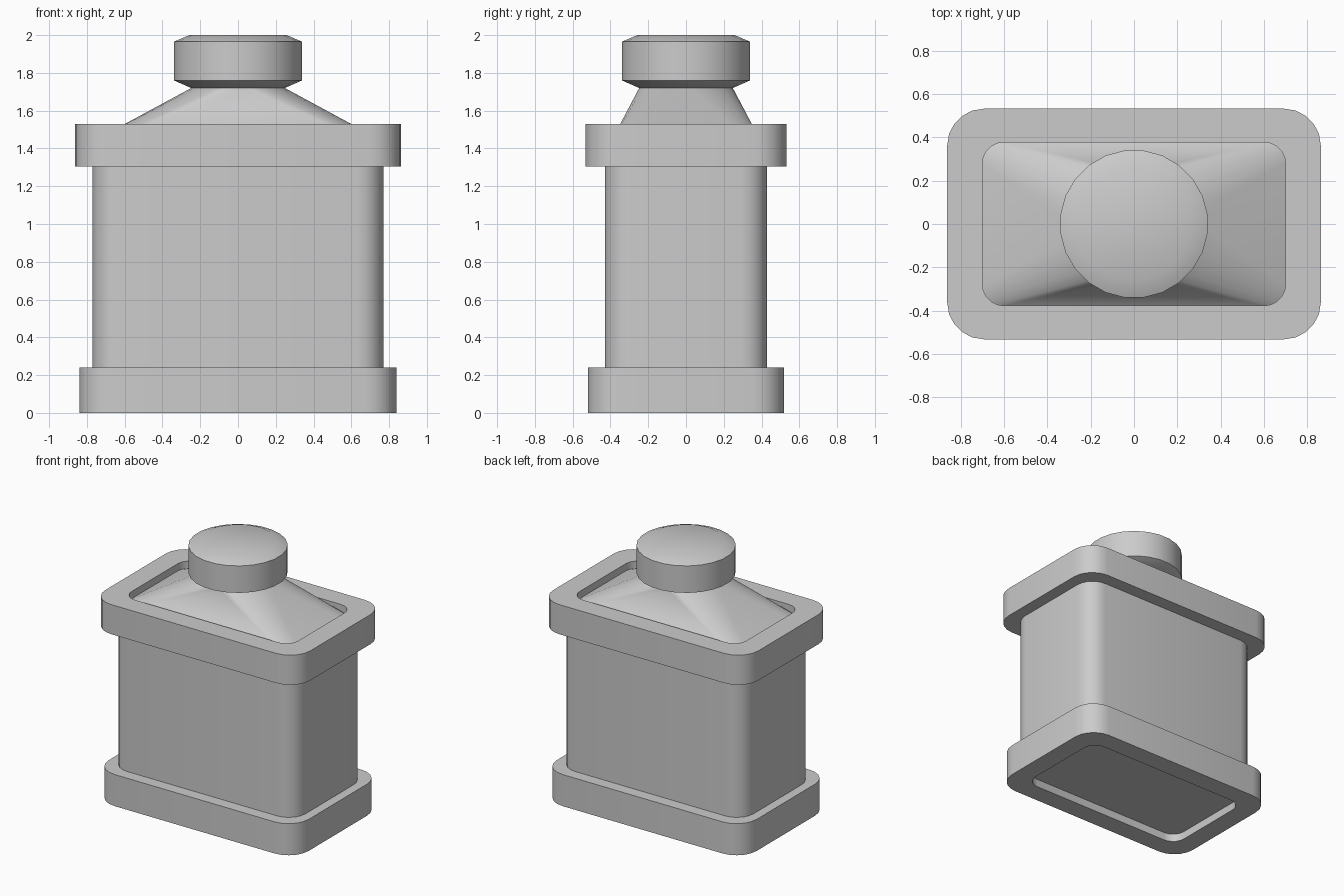
import bpy, bmesh
from math import cos, sin, pi

if "Cube" in bpy.data.objects:
    bpy.data.objects.remove(bpy.data.objects["Cube"])

STEPS = 6  # points per corner, 24 around


def rounded_rect(hx, hy, r, z):
    """Ring of points: rounded rectangle, or a circle when hx = hy = r."""
    pts = []
    circle = hx == r and hy == r
    for q, (sx, sy) in enumerate([(1, 1), (-1, 1), (-1, -1), (1, -1)]):
        for i in range(STEPS):
            t = (i + 0.5) / STEPS if circle else i / (STEPS - 1)
            a = (q + t) * pi / 2
            pts.append((sx * (hx - r) + r * cos(a), sy * (hy - r) + r * sin(a), z))
    return pts


def loft(name, sections, closed=False):
    """Bridge sections (hx, hy, corner radius, z); closed joins last to first."""
    bm = bmesh.new()
    rings = [[bm.verts.new(p) for p in rounded_rect(*s)] for s in sections]
    n = len(rings[0])
    pairs = list(zip(rings, rings[1:]))
    if closed:
        pairs.append((rings[-1], rings[0]))
    else:
        bm.faces.new(rings[0][::-1])
        bm.faces.new(rings[-1])
    for a, b in pairs:
        for i in range(n):
            j = (i + 1) % n
            bm.faces.new((a[i], a[j], b[j], b[i]))
    bmesh.ops.recalc_face_normals(bm, faces=bm.faces)
    mesh = bpy.data.meshes.new(name)
    bm.to_mesh(mesh)
    bm.free()
    obj = bpy.data.objects.new(name, mesh)
    bpy.context.collection.objects.link(obj)
    bpy.ops.object.select_all(action='DESELECT')
    obj.select_set(True)
    bpy.context.view_layer.objects.active = obj
    bpy.ops.object.shade_smooth_by_angle(angle=pi / 6)
    return obj


def band(name, hx, hy, z0, z1, inner):
    """Rectangular ring with an open middle."""
    outer = (hx, hy, 0.17)
    loft(name, [(*outer, z0), (*outer, z1), (*inner, z1), (*inner, z0)], closed=True)


# Bands round the bottom and top of the body
band("base_band", 0.84, 0.52, 0.0, 0.24, (0.69, 0.37, 0.10))
band("top_band", 0.862, 0.532, 1.305, 1.53, (0.70, 0.377, 0.10))

# Body with recessed underside, sloping shoulder and round neck
loft("body", [
    (0.77, 0.43, 0.14, 0.06),
    (0.77, 0.43, 0.14, 1.44),
    (0.70, 0.377, 0.10, 1.475),
    (0.25, 0.25, 0.25, 1.72),
    (0.25, 0.25, 0.25, 1.74),
])

# Round cap, chamfered underneath and softly domed on top
loft("cap", [(r, r, r, z) for r, z in
             [(0.25, 1.72), (0.342, 1.76), (0.342, 1.965), (0.26, 2.0)]])
